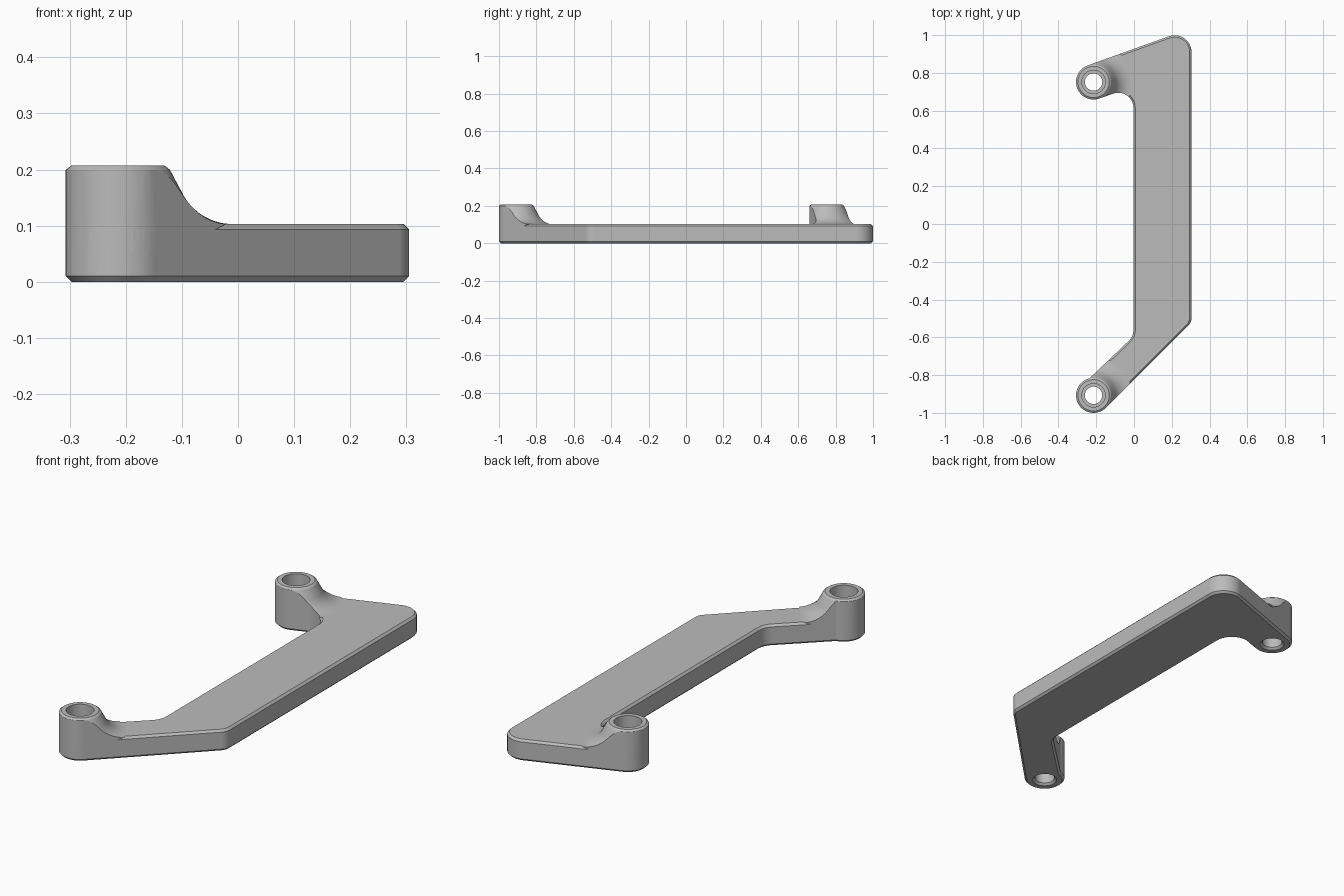
import bpy, bmesh
from math import sin, cos, tan, radians, pi
from mathutils import Vector

cube = bpy.data.objects.get("Cube")
if cube:
    bpy.data.objects.remove(cube, do_unlink=True)

BOSS_R = 0.093
PLATE_H = 0.103
BOSS_H = 0.207
FRONT = Vector((-0.214, -0.907))
REAR = Vector((-0.214, 0.752))


def arc(center, radius, start, end, steps):
    angles = [radians(start + (end - start) * i / steps) for i in range(steps + 1)]
    return [center + radius * Vector((cos(a), sin(a))) for a in angles]


def rounded(prev, corner, nxt, radius, steps=12):
    """Replace a corner by a tangent arc."""
    u, v = (prev - corner).normalized(), (nxt - corner).normalized()
    half = u.angle(v) / 2
    center = corner + (u + v).normalized() * radius / sin(half)
    a = corner + u * radius / tan(half) - center
    b = corner + v * radius / tan(half) - center
    turn = a.angle(b)
    pts = []
    for i in range(steps + 1):
        t = i / steps
        pts.append(center + (a * sin((1 - t) * turn) + b * sin(t * turn)) / sin(turn))
    return pts


def make_object(name, bm):
    bmesh.ops.recalc_face_normals(bm, faces=bm.faces)
    mesh = bpy.data.meshes.new(name)
    bm.to_mesh(mesh)
    bm.free()
    obj = bpy.data.objects.new(name, mesh)
    bpy.context.collection.objects.link(obj)
    return obj


def prism(name, outline, bottom, top, chamfer_levels):
    """Extrude the outline and chamfer the rims at the given heights."""
    bm = bmesh.new()
    base = bm.faces.new([bm.verts.new((p.x, p.y, bottom)) for p in outline])
    ext = bmesh.ops.extrude_face_region(bm, geom=[base], use_keep_orig=True)
    moved = [g for g in ext["geom"] if isinstance(g, bmesh.types.BMVert)]
    bmesh.ops.translate(bm, verts=moved, vec=(0, 0, top - bottom))
    bmesh.ops.recalc_face_normals(bm, faces=bm.faces)
    rims = [e for e in bm.edges
            if any(all(abs(v.co.z - z) < 1e-5 for v in e.verts) for z in chamfer_levels)]
    bmesh.ops.bevel(bm, geom=rims, offset=0.01, segments=1, profile=0.5,
                    affect='EDGES', clamp_overlap=False)
    return make_object(name, bm)


def revolve(name, center, profile, segments=72):
    """Closed solid of revolution from (radius, height) points, top to bottom."""
    bm = bmesh.new()
    rings = []
    for r, z in profile:
        rings.append([bm.verts.new((center.x + r * cos(2 * pi * i / segments),
                                    center.y + r * sin(2 * pi * i / segments), z))
                      for i in range(segments)])
    for a, b in zip(rings, rings[1:]):
        for i in range(segments):
            j = (i + 1) % segments
            bm.faces.new((a[i], a[j], b[j], b[i]))
    bm.faces.new(rings[0])
    bm.faces.new(rings[-1])
    return make_object(name, bm)


def combine(target, tool, operation):
    """Apply a boolean and discard the tool."""
    mod = target.modifiers.new("combine", 'BOOLEAN')
    mod.operation, mod.object, mod.solver = operation, tool, 'EXACT'
    graph = bpy.context.evaluated_depsgraph_get()
    mesh = bpy.data.meshes.new_from_object(target.evaluated_get(graph))
    target.modifiers.clear()
    target.data = mesh
    bpy.data.objects.remove(tool, do_unlink=True)


# Outline of the whole bracket, counter-clockwise
front_arc = arc(FRONT, BOSS_R, 103, 315, 30)
rear_arc = arc(REAR, BOSS_R, 109.5, 289.5, 26)
low_right, top_right = Vector((0.305, -0.52)), Vector((0.305, 1.037))
notch, elbow = Vector((-0.003, 0.728)), Vector((-0.003, -0.595))
outline = (front_arc
           + rounded(front_arc[-1], low_right, top_right, 0.06, 8)
           + rounded(low_right, top_right, rear_arc[0], 0.09)
           + rear_arc
           + rounded(rear_arc[-1], notch, elbow, 0.08)
           + rounded(notch, elbow, front_arc[0], 0.08, 8))

# Flat plate with chamfered rims
bracket = prism("bracket", outline, 0, PLATE_H, (0, PLATE_H))

# Boss shape: chamfered top, cone, then a fillet running into the plate
FILLET = 0.1
flare = [(0.083, BOSS_H), (0.0925, 0.2)]
for i in range(11):
    a = radians(61 * (1 - i / 10))
    flare.append((0.204 - FILLET * sin(a), PLATE_H + FILLET * (1 - cos(a))))
flare += [(0.17, 0.09), (0.08, 0.05)]

# Raised bosses, trimmed to the outline
for name, center in (("front_boss", FRONT), ("rear_boss", REAR)):
    boss = revolve(name, center, flare)
    combine(boss, prism("trim", outline, 0.03, 0.3, ()), 'INTERSECT')
    combine(bracket, boss, 'UNION')

# Stepped screw holes
hole = [(0.062, 0.25), (0.062, 0.11), (0.046, 0.11), (0.046, 0.01), (0.066, -0.01)]
for center in (FRONT, REAR):
    combine(bracket, revolve("hole_cutter", center, hole, 48), 'DIFFERENCE')

# Single grey finish
grey = bpy.data.materials.new("grey")
grey.use_nodes = True
color = (0.5, 0.5, 0.5, 1)
grey.diffuse_color = color
grey.node_tree.nodes["Principled BSDF"].inputs["Base Color"].default_value = color
bracket.data.materials.clear()
bracket.data.materials.append(grey)
for poly in bracket.data.polygons:
    poly.material_index = 0

# Smooth curved walls, crisp chamfers
bpy.ops.object.select_all(action='DESELECT')
bracket.select_set(True)
bpy.context.view_layer.objects.active = bracket
bpy.ops.object.shade_smooth_by_angle(angle=radians(25))
weighted = bracket.modifiers.new("weighted_normals", 'WEIGHTED_NORMAL')
weighted.keep_sharp = True
